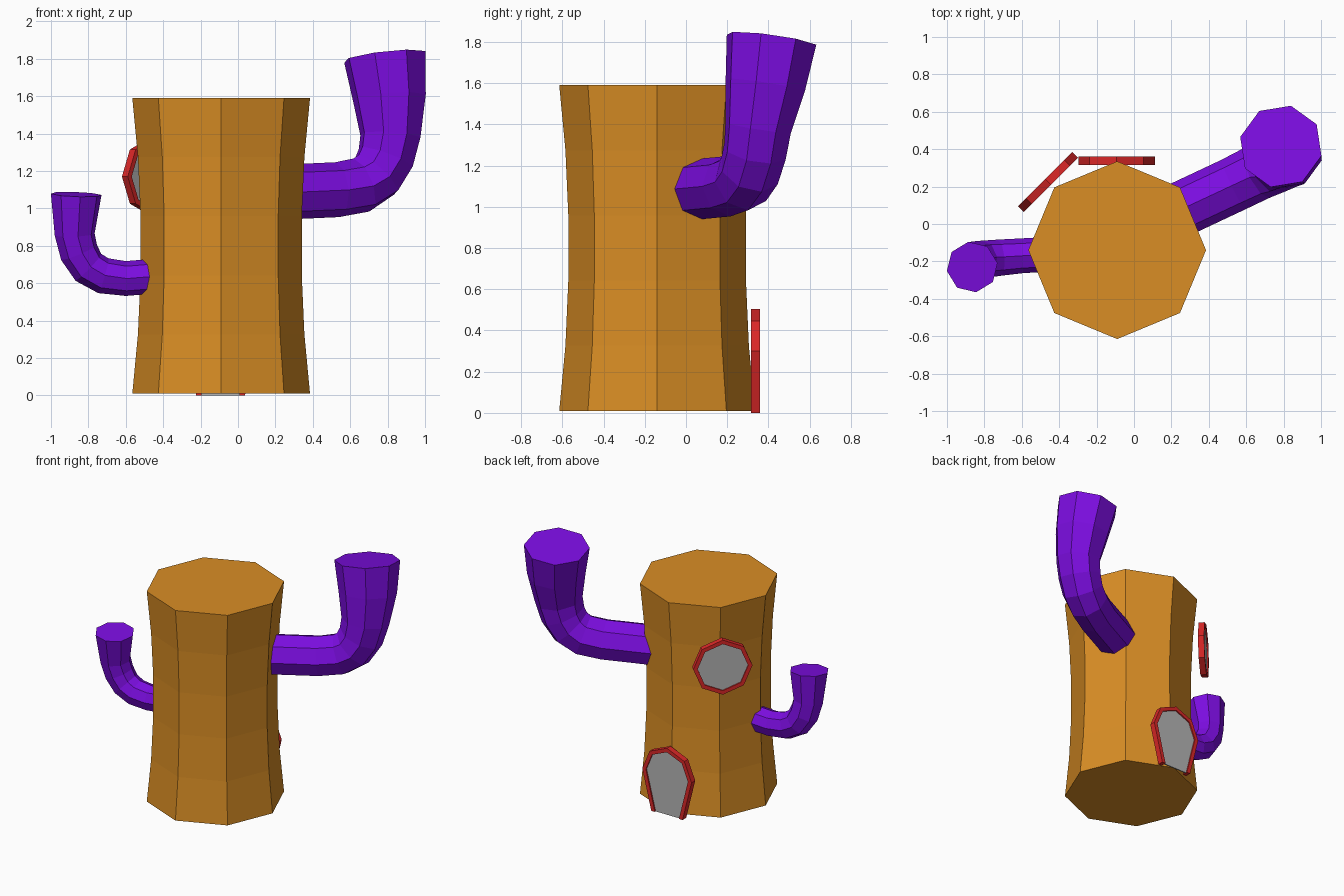
import bpy, bmesh, math
from mathutils import Vector

cube = bpy.data.objects.get("Cube")
if cube:
    bpy.data.objects.remove(cube, do_unlink=True)


def material(name, rgb):
    mat = bpy.data.materials.new(name)
    mat.use_nodes = True
    mat.diffuse_color = (*rgb, 1)
    mat.node_tree.nodes["Principled BSDF"].inputs["Base Color"].default_value = (*rgb, 1)
    return mat


WOOD = material("orange wood", (0.70, 0.27, 0.018))
BRANCH = material("purple", (0.20, 0.004, 0.75))
FRAME = material("red", (0.70, 0.02, 0.02))
PANE = material("grey", (0.46, 0.46, 0.46))


def finish(bm, name, mat):
    bmesh.ops.recalc_face_normals(bm, faces=bm.faces)
    mesh = bpy.data.meshes.new(name)
    bm.to_mesh(mesh)
    bm.free()
    mesh.materials.append(mat)
    obj = bpy.data.objects.new(name, mesh)
    bpy.context.collection.objects.link(obj)
    return obj


def skin(bm, rings, closed=False):
    """Join equal rings of points with quads; cap the ends unless closed."""
    loops = [[bm.verts.new(p) for p in ring] for ring in rings]
    pairs = list(zip(loops, loops[1:]))
    if closed:
        pairs.append((loops[-1], loops[0]))
    else:
        bm.faces.new(loops[0])
        bm.faces.new(loops[-1])
    for a, b in pairs:
        for i in range(len(a)):
            j = (i + 1) % len(a)
            bm.faces.new((a[i], a[j], b[j], b[i]))


def octagon(centre, u, v, r):
    angles = [i * math.tau / 8 for i in range(8)]
    return [centre + u * r * math.cos(a) + v * r * math.sin(a) for a in angles]


# Waisted eight-sided trunk
X, Y, Z = Vector((1, 0, 0)), Vector((0, 1, 0)), Vector((0, 0, 1))
radii = (0.475, 0.445, 0.431, 0.431, 0.445, 0.475)
bm = bmesh.new()
skin(bm, [octagon(Vector((-0.09, -0.14, 0.01 + 0.316 * i)), X, Y, r)
          for i, r in enumerate(radii)])
finish(bm, "trunk", WOOD)


# Bent, flaring branches
def branch(name, path):
    points = [Vector(p[:3]) for p in path]
    heading = points[-1] - points[0]
    side = Vector((-heading.y, heading.x, 0)).normalized()
    rings = []
    for i, p in enumerate(points):
        t = (points[min(i + 1, len(points) - 1)] - points[max(i - 1, 0)]).normalized()
        u = (side - t * side.dot(t)).normalized()
        rings.append(octagon(p, u, u.cross(t), path[i][3]))
    bm = bmesh.new()
    skin(bm, rings)
    finish(bm, name, BRANCH)


# Each point is x, y, z, radius
branch("large_branch", [
    (0.20, 0.055, 1.085, 0.147), (0.53, 0.21, 1.10, 0.147),
    (0.66, 0.275, 1.125, 0.15), (0.74, 0.31, 1.18, 0.153),
    (0.79, 0.335, 1.27, 0.157), (0.815, 0.35, 1.385, 0.165),
    (0.81, 0.385, 1.59, 0.20), (0.785, 0.415, 1.81, 0.225)])
branch("small_branch", [
    (-0.42, -0.16, 0.64, 0.093), (-0.60, -0.17, 0.625, 0.093),
    (-0.72, -0.18, 0.64, 0.097), (-0.80, -0.188, 0.685, 0.10),
    (-0.85, -0.197, 0.765, 0.105), (-0.873, -0.21, 0.86, 0.108),
    (-0.865, -0.23, 1.075, 0.137)])


# Framed openings: a red rim swept round an outline with a thin grey pane
def opening(name, origin, across, outline, inner, closed):
    normal = Vector((-across.y, across.x, 0))

    def place(p, depth):
        return origin + across * p[0] + Z * p[1] + normal * depth

    half = 0.022
    bm = bmesh.new()
    skin(bm, [[place(o, -half), place(o, half), place(n, half), place(n, -half)]
              for o, n in zip(outline, inner)], closed)
    finish(bm, name + "_frame", FRAME)
    bm = bmesh.new()
    skin(bm, [[place(n, d) for n in inner] for d in (0.004, 0.012)])
    finish(bm, name + "_pane", PANE)


def arc(r, steps):
    return [(r * math.cos(i * math.pi / 4), r * math.sin(i * math.pi / 4))
            for i in range(steps)]


# Round window on the back right
opening("window", Vector((-0.46, 0.225, 1.17)), Vector((1, 1, 0)).normalized(),
        arc(0.205, 8), arc(0.175, 8), True)


# Arched door at the back, narrowing to the ground
def door_outline(r, foot):
    return [(foot, 0)] + [(x, z + 0.3) for x, z in arc(r, 5)] + [(-foot, 0)]


opening("door", Vector((-0.093, 0.338, 0)), X,
        door_outline(0.205, 0.13), door_outline(0.175, 0.10), False)
